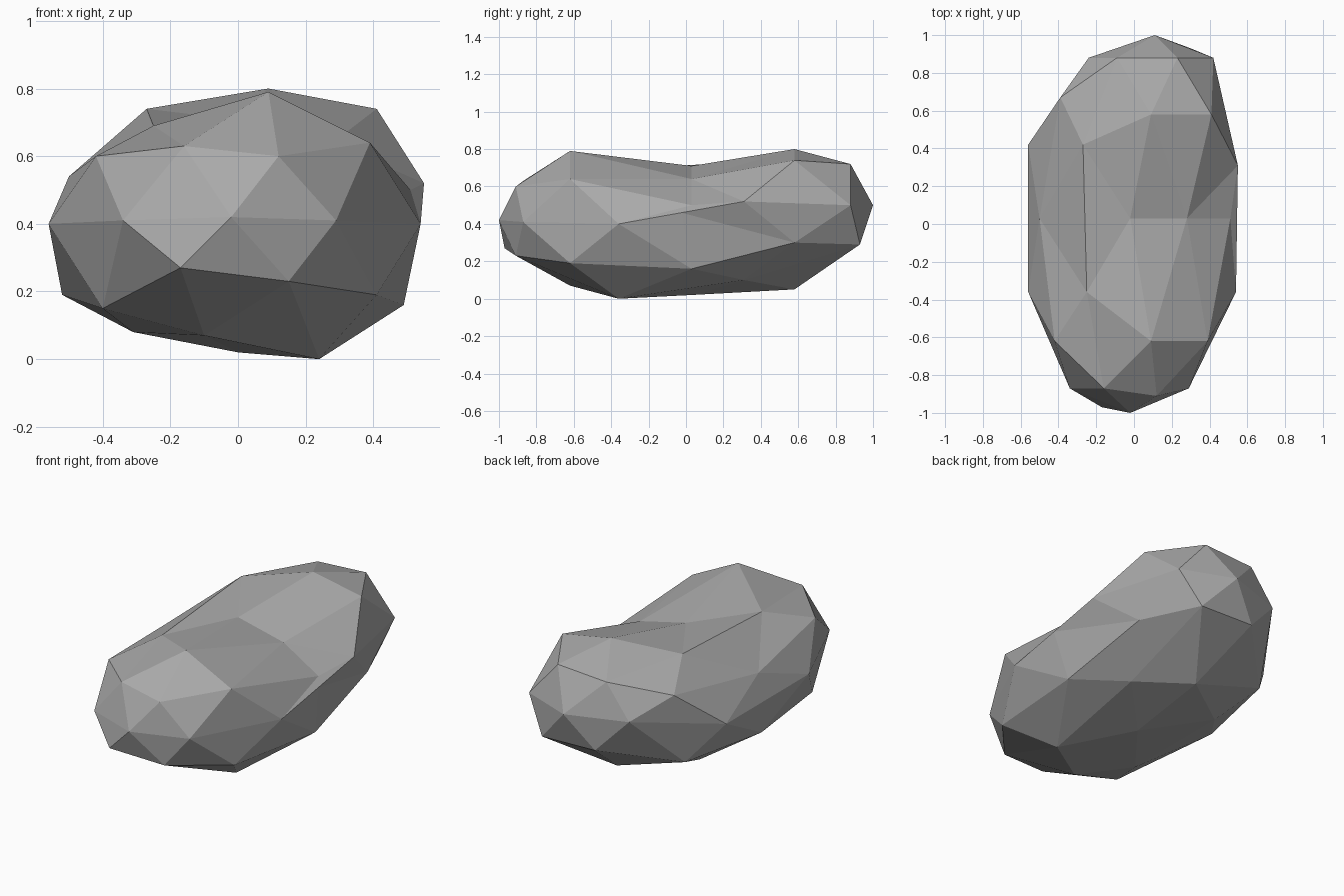
import bpy
import bmesh
from mathutils import Vector

# Remove the default object
default_cube = bpy.data.objects.get("Cube")
if default_cube:
    bpy.data.objects.remove(default_cube, do_unlink=True)


def make_material(name, colour):
    material = bpy.data.materials.new(name)
    material.use_nodes = True
    material.diffuse_color = colour
    shader = material.node_tree.nodes["Principled BSDF"]
    shader.inputs["Base Color"].default_value = colour
    shader.inputs["Roughness"].default_value = 0.9
    return material


# Chipped corners of the boulder in hundredths: slice depth y, then (x, z) corners
slices = {
    # front end
    -100: [(-2, 42)],
    -97: [(-17, 27)],
    -91: [(12, 60), (15, 23)],
    -87: [(-16, 63), (29, 41), (-34, 41)],
    -62: [(9, 79), (39, 64), (41, 19), (-10, 7), (-40, 15), (-42, 60)],
    -36: [(-25, 69), (54, 40), (24, 0), (-31, 8), (-56, 40)],
    # waist with its saddle
    3: [(-2, 71), (28, 64), (51, 50), (49, 16), (0, 2), (-52, 19), (-50, 54)],
    # back end
    31: [(55, 52), (28, 10), (-31, 8)],
    42: [(-27, 74), (-56, 40)],
    58: [(9, 80), (41, 74), (45, 30), (5, 5), (-40, 19)],
    67: [(-39, 62)],
    88: [(23, 72), (-9, 70), (42, 50), (-24, 50)],
    93: [(30, 29), (-5, 30)],
    100: [(11, 50)],
}

corners = [Vector((x, y, z)) / 100
           for y, section in slices.items() for x, z in section]


def nearest(x, y, z):
    """Corner closest to a rough position."""
    target = Vector((x, y, z))
    return min(corners, key=lambda corner: (corner - target).length)


# Long straight ridges that run past the waist, each held by its middle point
front_y, back_y = -0.36, 0.4
ridges = [(-0.3, 0.7), (0.5, 0.5), (0.3, 0), (-0.3, 0), (-0.6, 0.4)]
corners += [(nearest(x, front_y, z) + nearest(x, back_y, z)) / 2
            for x, z in ridges]


def on_sphere(point):
    """Direction of a corner after the boulder is squeezed into a ball."""
    middle = Vector((0, 0, 0.4))
    offset = point - middle
    return Vector((offset.x / 0.55, offset.y, offset.z / 0.4)).normalized()


# Wrap facets around the ball, then push every corner back to its place
bm = bmesh.new()
pairs = [(bm.verts.new(on_sphere(corner)), corner) for corner in corners]
bmesh.ops.convex_hull(bm, input=list(bm.verts))
for vert, corner in pairs:
    vert.co = corner
bmesh.ops.recalc_face_normals(bm, faces=list(bm.faces))

mesh = bpy.data.meshes.new("boulder")
bm.to_mesh(mesh)
bm.free()
mesh.materials.append(make_material("stone grey", (0.4, 0.4, 0.4, 1)))

boulder = bpy.data.objects.new("boulder", mesh)
bpy.context.scene.collection.objects.link(boulder)
